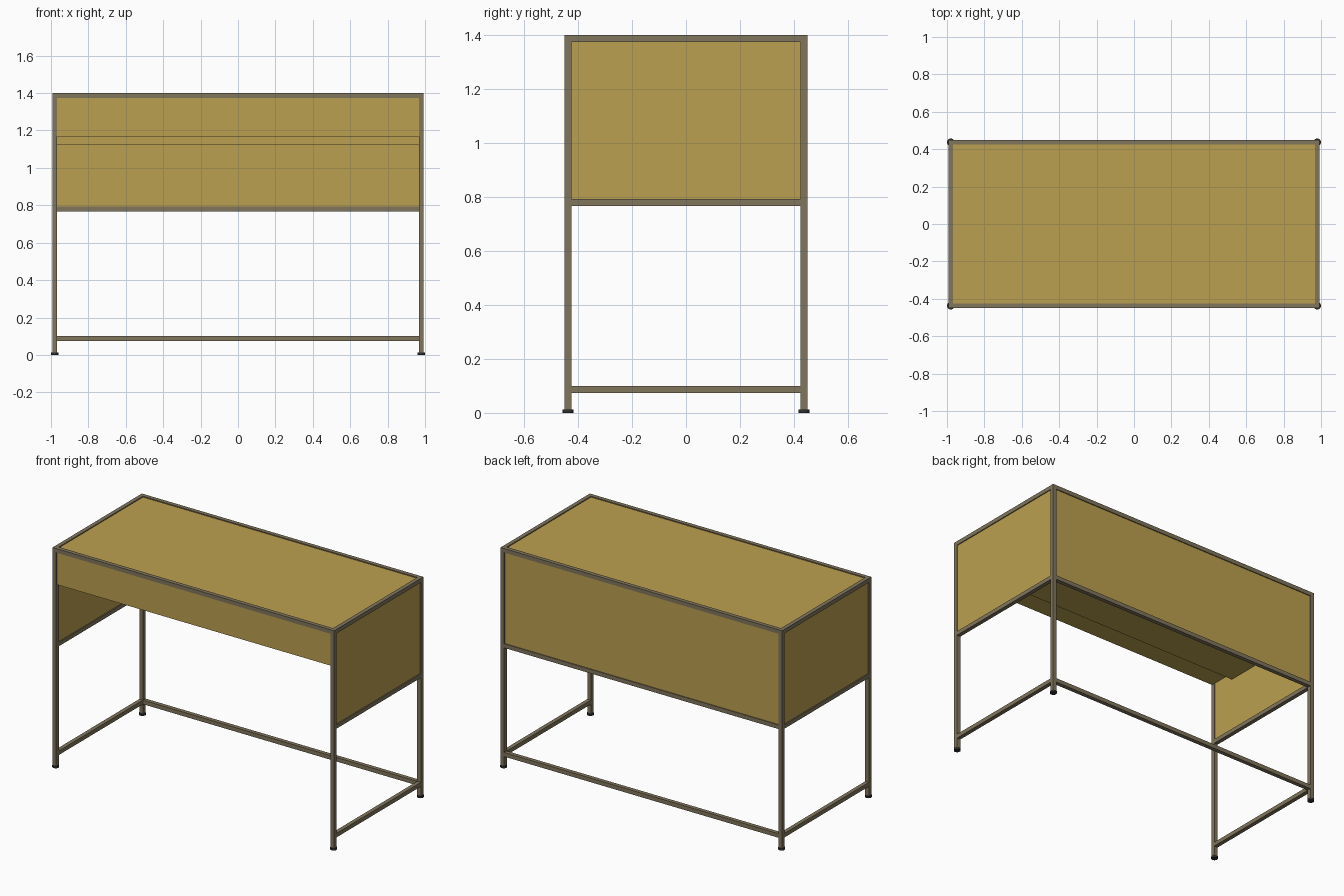
import bpy

if "Cube" in bpy.data.objects:
    bpy.data.objects.remove(bpy.data.objects["Cube"])


def material(name, rgb):
    m = bpy.data.materials.new(name)
    m.diffuse_color = (*rgb, 1)
    m.use_nodes = True
    m.node_tree.nodes["Principled BSDF"].inputs["Base Color"].default_value = m.diffuse_color
    return m


wood = material("wood", (0.5, 0.35, 0.08))
metal = material("metal", (0.22, 0.18, 0.11))
rubber = material("rubber", (0.03, 0.03, 0.03))


def box(name, lo, hi, mat):
    bpy.ops.mesh.primitive_cube_add(size=1, location=[(a + b) / 2 for a, b in zip(lo, hi)])
    o = bpy.context.object
    o.name = name
    o.scale = [b - a for a, b in zip(lo, hi)]
    bpy.ops.object.transform_apply(location=False, rotation=False, scale=True)
    o.data.materials.append(mat)
    return o


PX, PY = 0.98, 0.437      # post centres
H = 0.013                 # half width of the square tube
IX, IY = PX - H, PY - H   # clear opening between posts
TOP, MID, LOW = 1.387, 0.78, 0.087


# long rails run along x, short rails along y
def long_rail(name, y, z):
    box(name, (-IX, y - H, z - H), (IX, y + H, z + H), metal)


def short_rail(name, x, z):
    box(name, (x - H, -IY, z - H), (x + H, IY, z + H), metal)


# corner posts and round feet
for sx, side in ((-1, "left"), (1, "right")):
    for sy, end in ((-1, "front"), (1, "back")):
        x, y = sx * PX, sy * PY
        box(f"{end}_{side}_post", (x - H, y - H, 0.01), (x + H, y + H, 1.4), metal)
        bpy.ops.mesh.primitive_cylinder_add(vertices=24, radius=0.02, depth=0.012, location=(x, y, 0.006))
        foot = bpy.context.object
        foot.name = f"{end}_{side}_foot"
        foot.data.materials.append(rubber)
        bpy.ops.object.shade_smooth_by_angle()

    # side rails and side panel
    for level, z in (("top", TOP), ("middle", MID), ("low", LOW)):
        short_rail(f"{side}_{level}_rail", sx * PX, z)
    box(f"{side}_panel", (sx * PX - 0.007, -IY, MID + H), (sx * PX + 0.007, IY, TOP - H), wood)

# back and front rails; the front is open below the drawer
for level, z in (("top", TOP), ("middle", MID), ("low", LOW)):
    long_rail(f"back_{level}_rail", PY, z)
long_rail("front_top_rail", -PY, TOP)

# back panel, desktop and drawer front
box("back_panel", (-IX, PY - 0.007, MID + H), (IX, PY + 0.007, TOP - H), wood)
box("desktop", (-IX, -IY, TOP - 0.007), (IX, IY, TOP + 0.007), wood)
box("drawer_front", (-IX, -PY - 0.007, 1.168), (IX, -IY, TOP - H), wood)

# drawer underside and the lower shelf behind it
box("drawer_base", (-IX, -IY, 1.168), (IX, IY, 1.182), wood)
box("lower_shelf", (-IX, -0.265, 1.126), (IX, IY, 1.168), wood)
